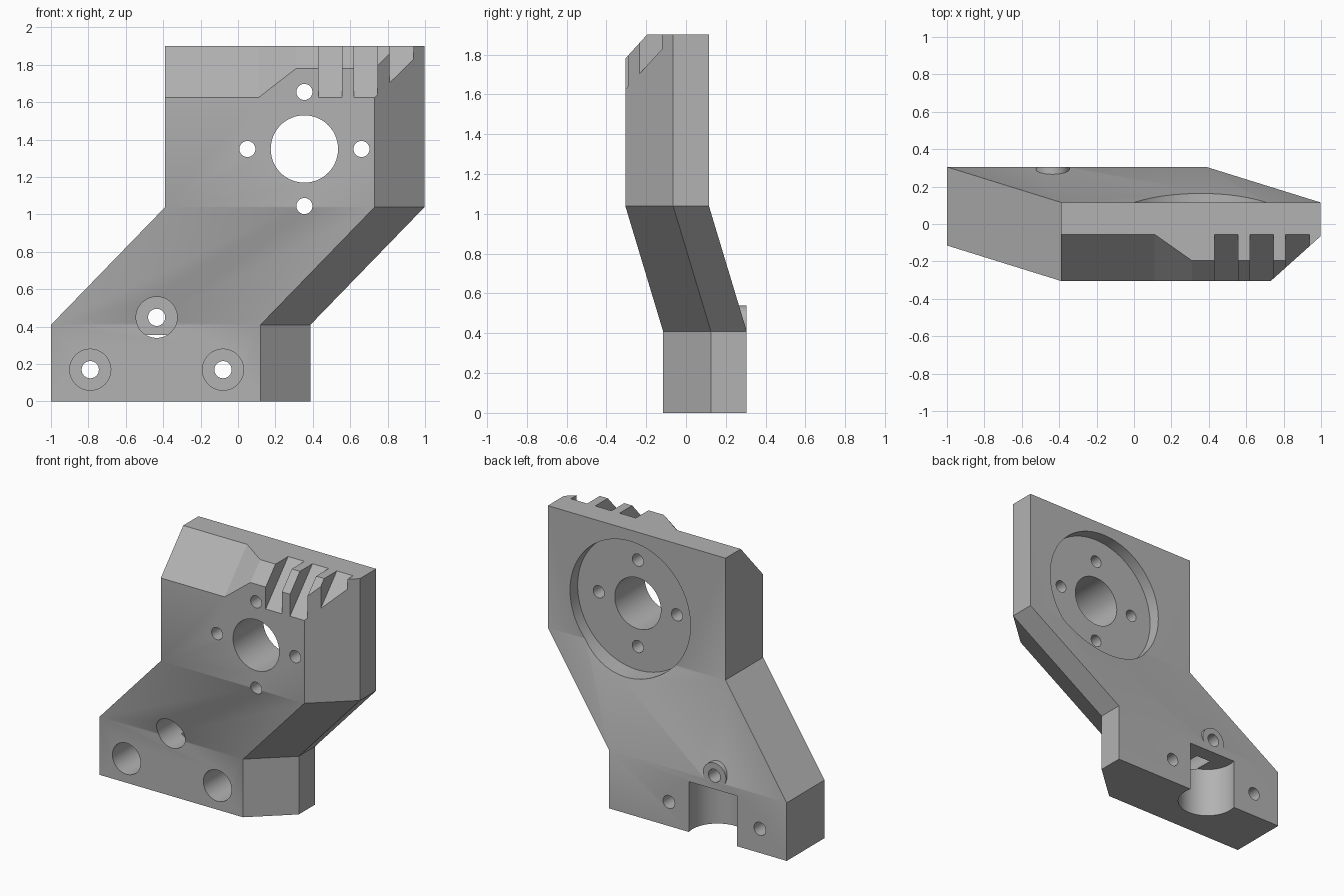
import bpy
import bmesh
import math
from mathutils import Matrix, Vector

cube = bpy.data.objects.get("Cube")
if cube:
    bpy.data.objects.remove(cube, do_unlink=True)

grey = bpy.data.materials.new("machined grey")
grey.use_nodes = True
GREY = (0.45, 0.45, 0.45, 1)
grey.diffuse_color = GREY
grey.node_tree.nodes["Principled BSDF"].inputs["Base Color"].default_value = GREY


def add_object(name, bm):
    bmesh.ops.recalc_face_normals(bm, faces=bm.faces)
    mesh = bpy.data.meshes.new(name)
    bm.to_mesh(mesh)
    bm.free()
    mesh.materials.append(grey)
    obj = bpy.data.objects.new(name, mesh)
    bpy.context.collection.objects.link(obj)
    return obj


def loft(name, sections):
    """Solid skinned through matching closed sections."""
    bm = bmesh.new()
    rings = [[bm.verts.new(p) for p in s] for s in sections]
    n = len(rings[0])
    for a, b in zip(rings, rings[1:]):
        for i in range(n):
            j = (i + 1) % n
            bm.faces.new((a[i], a[j], b[j], b[i]))
    bm.faces.new(rings[0])
    bm.faces.new(rings[-1])
    return add_object(name, bm)


def cylinder(name, start, end, radius, sides=48):
    start, end = Vector(start), Vector(end)
    axis = end - start
    turn = axis.to_track_quat('Z', 'Y').to_matrix().to_4x4()
    bm = bmesh.new()
    bmesh.ops.create_cone(bm, cap_ends=True, segments=sides, radius1=radius,
                          radius2=radius, depth=axis.length,
                          matrix=Matrix.Translation((start + end) / 2) @ turn)
    return add_object(name, bm)


def combine(target, tool, operation='DIFFERENCE'):
    tool.hide_render = True
    mod = target.modifiers.new(tool.name, 'BOOLEAN')
    mod.operation = operation
    mod.solver = 'EXACT'
    mod.object = tool
    bpy.context.view_layer.objects.active = target
    bpy.ops.object.modifier_apply(modifier=mod.name)
    bpy.data.objects.remove(tool, do_unlink=True)


# Body: one chamfered outline swept up through an offset slanted middle
outline = [(-1, -0.115), (0.12, -0.115), (0.387, 0.125), (0.387, 0.305), (-1, 0.305)]


def outline_at(dx, dy, z):
    return [(x + dx, y + dy, z) for x, y in outline]


SHIFT = (0.611, -0.19)
body = loft("bracket_body", [outline_at(0, 0, 0), outline_at(0, 0, 0.41),
                             outline_at(*SHIFT, 1.04), outline_at(*SHIFT, 1.9)])

# Boss behind the top mounting hole
combine(body, cylinder("rear_boss", (-0.435, 0.19, 0.45), (-0.435, 0.305, 0.45), 0.09), 'UNION')


# Sloped front top edge, stepping from a deep to a shallow bevel
def bevel_section(x, z):
    def height(y):
        return z + 1.1 * (y + 0.305)
    return [(x, -0.6, height(-0.6)), (x, 0.4, height(0.4)), (x, -0.6, 3)]


DEEP, SHALLOW = 1.625, 1.78
combine(body, loft("top_bevel", [bevel_section(-0.6, DEEP), bevel_section(0.11, DEEP),
                                 bevel_section(0.31, SHALLOW), bevel_section(1.3, SHALLOW)]))

# Three slots in the bevel
for left, right in ((0.43, 0.557), (0.62, 0.747), (0.81, 0.937)):
    combine(body, loft("slot", [bevel_section(left, DEEP), bevel_section(right, DEEP)]))

# Rear recess, centre bore and four bolt holes
CX, CZ = 0.355, 1.35
combine(body, cylinder("rear_recess", (CX, 0.03, CZ), (CX, 0.6, CZ), 0.47, 96))
combine(body, cylinder("centre_bore", (CX, -0.6, CZ), (CX, 0.6, CZ), 0.18, 64))
for i in range(4):
    a = i * math.pi / 2
    x, z = CX + 0.305 * math.cos(a), CZ + 0.305 * math.sin(a)
    combine(body, cylinder("bolt_hole", (x, -0.6, z), (x, 0.6, z), 0.043, 32))

# Round pocket rising from the underside, open at the back
combine(body, cylinder("rear_pocket", (-0.425, 0.255, -0.3), (-0.425, 0.255, 0.355), 0.195, 64))

# Counterbored mounting holes
for x, z in ((-0.79, 0.17), (-0.08, 0.17), (-0.435, 0.45)):
    combine(body, cylinder("counterbore", (x, -0.6, z), (x, 0.2, z), 0.11))
    combine(body, cylinder("mounting_hole", (x, -0.6, z), (x, 0.6, z), 0.046, 32))

# Smooth round walls, sharp edges elsewhere
bpy.ops.object.select_all(action='DESELECT')
body.select_set(True)
bpy.context.view_layer.objects.active = body
bpy.ops.object.shade_smooth_by_angle(angle=math.radians(25))
